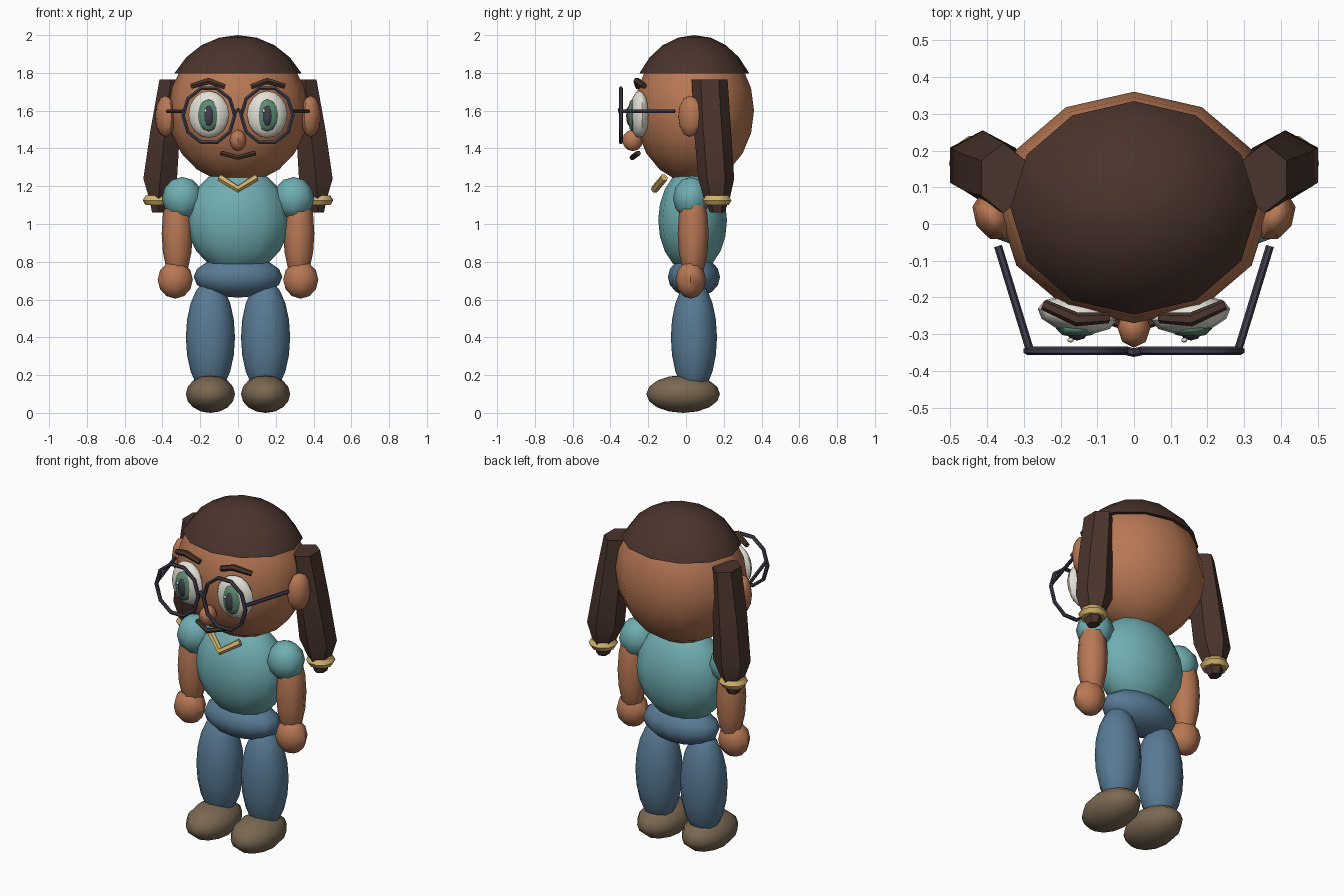
import bpy, bmesh, math
from mathutils import Vector, Matrix, Euler

if "Cube" in bpy.data.objects:
    bpy.data.objects.remove(bpy.data.objects["Cube"])


def material(name, r, g, b):
    lin = [((c / 255 + 0.055) / 1.055) ** 2.4 for c in (r, g, b)]
    m = bpy.data.materials.new(name)
    m.diffuse_color = (*lin, 1)
    m.use_nodes = True
    m.node_tree.nodes["Principled BSDF"].inputs["Base Color"].default_value = m.diffuse_color
    return m


SKIN = material("skin", 184, 120, 84)
HAIR = material("dark_brown", 74, 52, 44)
TEAL = material("teal", 112, 174, 177)
DENIM = material("denim", 88, 122, 148)
SHOE = material("shoe_brown", 122, 104, 82)
GOLD = material("gold", 211, 178, 108)
WHITE = material("eye_white", 226, 224, 214)
GREEN = material("iris_green", 94, 138, 114)
DARK = material("dark_grey", 66, 63, 78)


def smooth(ob, angle=50):
    bpy.ops.object.select_all(action='DESELECT')
    ob.select_set(True)
    bpy.context.view_layer.objects.active = ob
    bpy.ops.object.shade_smooth_by_angle(angle=math.radians(angle))


def finish(name, bm, mat, angle=50):
    bmesh.ops.recalc_face_normals(bm, faces=bm.faces)
    me = bpy.data.meshes.new(name)
    bm.to_mesh(me)
    bm.free()
    me.materials.append(mat)
    ob = bpy.data.objects.new(name, me)
    bpy.context.collection.objects.link(ob)
    smooth(ob, angle)
    return ob


def ball(name, loc, size, mat, seg=12, rings=8, rot=(0, 0, 0), cut=None):
    """Ellipsoid; everything below height cut is removed and closed."""
    bm = bmesh.new()
    bmesh.ops.create_uvsphere(bm, u_segments=seg, v_segments=rings, radius=1)
    bm.transform(Matrix.LocRotScale(Vector(loc), Euler(rot), Vector(size)))
    if cut is not None:
        res = bmesh.ops.bisect_plane(bm, geom=bm.verts[:] + bm.edges[:] + bm.faces[:],
                                     plane_co=(0, 0, cut), plane_no=(0, 0, 1), clear_inner=True)
        edges = [e for e in res['geom_cut'] if isinstance(e, bmesh.types.BMEdge)]
        bmesh.ops.edgeloop_fill(bm, edges=edges)
    return finish(name, bm, mat)


def tube(name, pts, r, mat, closed=False, taper=None):
    """Round bar along a path."""
    cu = bpy.data.curves.new(name, 'CURVE')
    cu.dimensions = '3D'
    cu.bevel_depth = r
    cu.bevel_resolution = 1
    cu.use_fill_caps = True
    sp = cu.splines.new('POLY')
    sp.points.add(len(pts) - 1)
    for i, p in enumerate(pts):
        sp.points[i].co = (*p, 1)
        sp.points[i].radius = taper[i] if taper else 1
    sp.use_cyclic_u = closed
    cu.materials.append(mat)
    ob = bpy.data.objects.new(name, cu)
    bpy.context.collection.objects.link(ob)
    bpy.ops.object.select_all(action='DESELECT')
    ob.select_set(True)
    bpy.context.view_layer.objects.active = ob
    bpy.ops.object.convert(target='MESH')
    smooth(bpy.context.object, 50)


def loft(name, rings, mat, n=6):
    """Closed strand through rings (x, y, z, rx, ry)."""
    bm = bmesh.new()
    loops = [[bm.verts.new((x + rx * math.cos(2 * math.pi * (k + 0.5) / n),
                            y + ry * math.sin(2 * math.pi * (k + 0.5) / n), z))
              for k in range(n)] for x, y, z, rx, ry in rings]
    for a, b in zip(loops, loops[1:]):
        for k in range(n):
            bm.faces.new((a[k], a[(k + 1) % n], b[(k + 1) % n], b[k]))
    bm.faces.new(loops[0])
    bm.faces.new(loops[-1])
    return finish(name, bm, mat, 40)


def ellipse(c, rx, r2, n, upright):
    pts = []
    for k in range(n):
        a = 2 * math.pi * k / n
        u, v = rx * math.cos(a), r2 * math.sin(a)
        pts.append((c[0] + u, c[1], c[2] + v) if upright else (c[0] + u, c[1] + v, c[2]))
    return pts


# Head, hair cap, nose, mouth
ball("head", (0, 0.045, 1.6), (0.37, 0.315, 0.385), SKIN, 12, 10)
ball("hair_cap", (0, 0.044, 1.6), (0.387, 0.334, 0.4), HAIR, 12, 12, cut=1.797)
ball("nose", (0, -0.282, 1.443), (0.045, 0.055, 0.057), SKIN, 8, 6)
tube("mouth", [(-0.09, -0.252, 1.376), (0, -0.285, 1.352), (0.09, -0.252, 1.376)], 0.014, HAIR)

# Torso, hips, collar
ball("torso", (0, 0.035, 1.02), (0.272, 0.182, 0.28), TEAL, 12, 10)
ball("hips", (0, 0.042, 0.72), (0.235, 0.138, 0.11), DENIM, 12, 8)
tube("collar", [(-0.095, -0.115, 1.245), (0, -0.165, 1.185), (0.095, -0.115, 1.245)], 0.021, GOLD)

for s, side in ((-1, "left"), (1, "right")):
    # Face
    ball(f"ear_{side}", (s * 0.385, 0.02, 1.57), (0.05, 0.07, 0.11), SKIN, 8, 6, (0, 0, -s * 0.5))
    ball(f"eye_white_{side}", (s * 0.155, -0.247, 1.58), (0.108, 0.05, 0.125), WHITE, 12, 8,
         (0, 0, s * 0.15))
    ball(f"iris_{side}", (s * 0.155, -0.285, 1.575), (0.058, 0.024, 0.085), GREEN, 8, 6)
    ball(f"pupil_{side}", (s * 0.155, -0.299, 1.573), (0.028, 0.018, 0.055), DARK, 8, 6)
    ball(f"eye_glint_{side}", (s * 0.155 - 0.018, -0.316, 1.6), (0.009, 0.007, 0.011), WHITE, 6, 4)
    tube(f"brow_{side}", [(s * 0.245, -0.22, 1.73), (s * 0.155, -0.26, 1.757),
                          (s * 0.07, -0.255, 1.727)], 0.019, HAIR, taper=(0.8, 1, 0.8))

    # Glasses
    tube(f"lens_rim_{side}", ellipse((s * 0.154, -0.345, 1.575), 0.137, 0.15, 10, True),
         0.011, DARK, True)
    tube(f"temple_{side}", [(s * 0.285, -0.338, 1.597), (s * 0.37, -0.06, 1.597)], 0.011, DARK)

    # Pigtail with band
    loft(f"pigtail_{side}", [(s * 0.355, 0.125, 1.765, 0.07, 0.095),
                             (s * 0.385, 0.14, 1.5, 0.09, 0.098),
                             (s * 0.412, 0.16, 1.24, 0.103, 0.095),
                             (s * 0.42, 0.163, 1.14, 0.06, 0.07),
                             (s * 0.425, 0.165, 1.06, 0.034, 0.038)], HAIR)
    tube(f"hair_band_{side}", ellipse((s * 0.425, 0.165, 1.125), 0.05, 0.05, 10, False),
         0.029, GOLD, True)

    # Arm
    ball(f"sleeve_{side}", (s * 0.295, 0.027, 1.137), (0.108, 0.096, 0.112), TEAL, 8, 6)
    ball(f"arm_{side}", (s * 0.322, 0.038, 0.95), (0.082, 0.082, 0.26), SKIN, 8, 8)
    ball(f"hand_{side}", (s * 0.332, 0.025, 0.705), (0.093, 0.08, 0.1), SKIN, 8, 6)

    # Leg and shoe
    ball(f"leg_{side}", (s * 0.146, 0.042, 0.4), (0.13, 0.122, 0.305), DENIM, 12, 10)
    ball(f"shoe_{side}", (s * 0.146, -0.015, 0.1), (0.13, 0.195, 0.1), SHOE, 12, 8)

tube("glasses_bridge", [(-0.022, -0.345, 1.585), (0, -0.35, 1.605), (0.022, -0.345, 1.585)],
     0.012, DARK)
